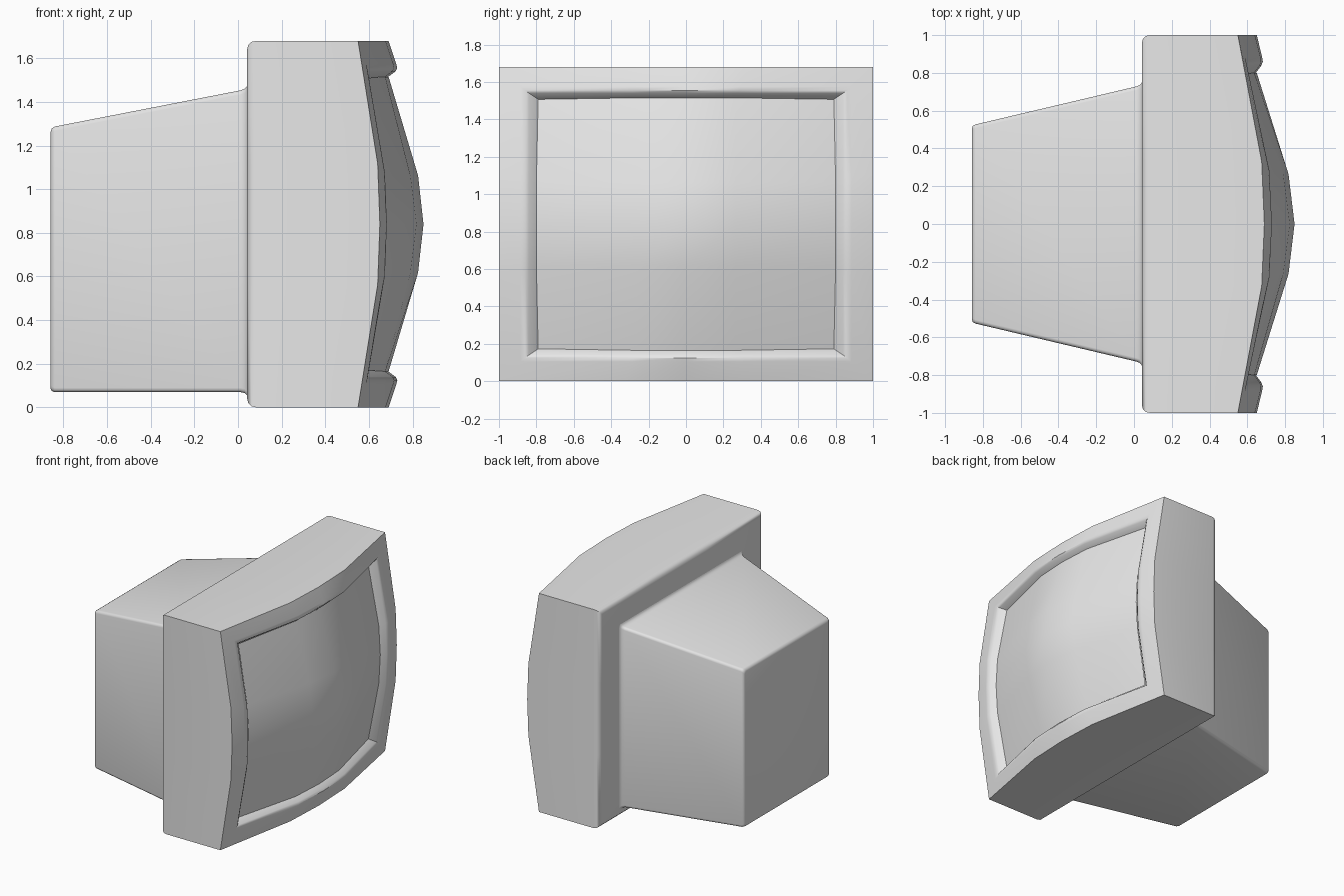
import bpy, bmesh, math

if "Cube" in bpy.data.objects:
    bpy.data.objects.remove(bpy.data.objects["Cube"])

grey = bpy.data.materials.new("light_grey")
grey.diffuse_color = (0.8, 0.8, 0.8, 1)
grey.use_nodes = True
grey.node_tree.nodes["Principled BSDF"].inputs["Base Color"].default_value = grey.diffuse_color
CZ = 0.84                      # height of the centre of the face
STEPS = (-1, -0.33, 0, 0.33, 1)


def finish(name, bm, angle=40):
    bmesh.ops.recalc_face_normals(bm, faces=bm.faces)
    me = bpy.data.meshes.new(name)
    bm.to_mesh(me)
    bm.free()
    me.materials.append(grey)
    ob = bpy.data.objects.new(name, me)
    bpy.context.collection.objects.link(ob)
    bpy.ops.object.select_all(action='DESELECT')
    ob.select_set(True)
    bpy.context.view_layer.objects.active = ob
    bpy.ops.object.shade_smooth_by_angle(angle=math.radians(angle))
    return ob


def loft(bm, rings, cap_start=False):
    """Skin a list of closed rings of points."""
    vs = [[bm.verts.new(p) for p in r] for r in rings]
    n = len(vs[0])
    for a, b in zip(vs, vs[1:]):
        for i in range(n):
            j = (i + 1) % n
            bm.faces.new((a[i], a[j], b[j], b[i]))
    if cap_start:
        bm.faces.new(vs[0])


def rim(hy, hz, corner, top, side, pinch=0.0):
    """Bowed rectangular ring: x values at the corners, mid top and mid side."""
    def bow(t, mid):
        t = abs(t)
        return mid if t == 0 else corner if t == 1 else mid - 0.1 * (mid - corner)
    pts = []
    for t in STEPS[:-1]:
        pts.append((bow(t, top), t * hy, -hz))
    for t in STEPS[:-1]:
        pts.append((bow(t, side), hy, t * hz))
    for t in STEPS[:-1]:
        pts.append((bow(t, top), -t * hy, hz))
    for t in STEPS[:-1]:
        pts.append((bow(t, side), -hy, -t * hz))
    return [(x, y * (1 - pinch * (abs(z) == hz and abs(y) == hy)),
             CZ + z * (1 - pinch * (abs(z) == hz and abs(y) == hy))) for x, y, z in pts]


# front shell with rounded back edge, bowed bezel and raised lip round the screen
bm = bmesh.new()
loft(bm, [
    rim(0.96, 0.80, 0.042, 0.042, 0.042),
    rim(0.98, 0.82, 0.047, 0.047, 0.047),
    rim(0.995, 0.835, 0.062, 0.062, 0.062),
    rim(1.0, 0.84, 0.085, 0.085, 0.085),
    rim(1.0, 0.84, 0.55, 0.69, 0.65),
    rim(0.885, 0.735, 0.588, 0.725, 0.678),
    rim(0.86, 0.715, 0.592, 0.730, 0.682),
    rim(0.84, 0.70, 0.585, 0.722, 0.675),
    rim(0.80, 0.675, 0.55, 0.688, 0.645, 0.012),
], cap_start=True)
finish("monitor_shell", bm)

# bulging screen
depth = [[0.85, 0.818, 0.65], [0.825, 0.79, 0.637], [0.69, 0.675, 0.555]]  # [z ring][y ring]
bm = bmesh.new()
grid = []
for k, tz in enumerate(STEPS):
    row = []
    for j, ty in enumerate(STEPS):
        s = 0.988 if abs(tz) == 1 and abs(ty) == 1 else 1.0
        x = depth[abs(k - 2)][abs(j - 2)]
        row.append(bm.verts.new((x, ty * 0.80 * s, CZ + tz * 0.675 * s)))
    grid.append(row)
for k in range(4):
    for j in range(4):
        bm.faces.new((grid[k][j], grid[k][j + 1], grid[k + 1][j + 1], grid[k + 1][j]))
screen = finish("screen", bm)
if screen.data.polygons[0].normal.x < 0:
    screen.data.flip_normals()


def rounded(x, hy, z0, z1, r=0.02):
    """Rectangle ring at x with small rounded corners."""
    pts = []
    for q, (sy, cz) in enumerate(((1, z1 - r), (-1, z1 - r), (-1, z0 + r), (1, z0 + r))):
        for i in range(4):
            a = math.radians(90 * q + 30 * i)
            pts.append((x, sy * (hy - r) + r * math.cos(a), cz + r * math.sin(a)))
    return pts


# tapered tube housing with a small fillet where it meets the shell
bm = bmesh.new()
loft(bm, [
    rounded(-0.858, 0.508, 0.085, 1.265),
    rounded(-0.853, 0.520, 0.075, 1.278),
    rounded(-0.840, 0.527, 0.070, 1.287),
    rounded(0.012, 0.728, 0.070, 1.453),
    rounded(0.030, 0.735, 0.066, 1.460),
    rounded(0.040, 0.745, 0.058, 1.470),
    rounded(0.044, 0.758, 0.046, 1.483),
], cap_start=True)
finish("tube_housing", bm)
